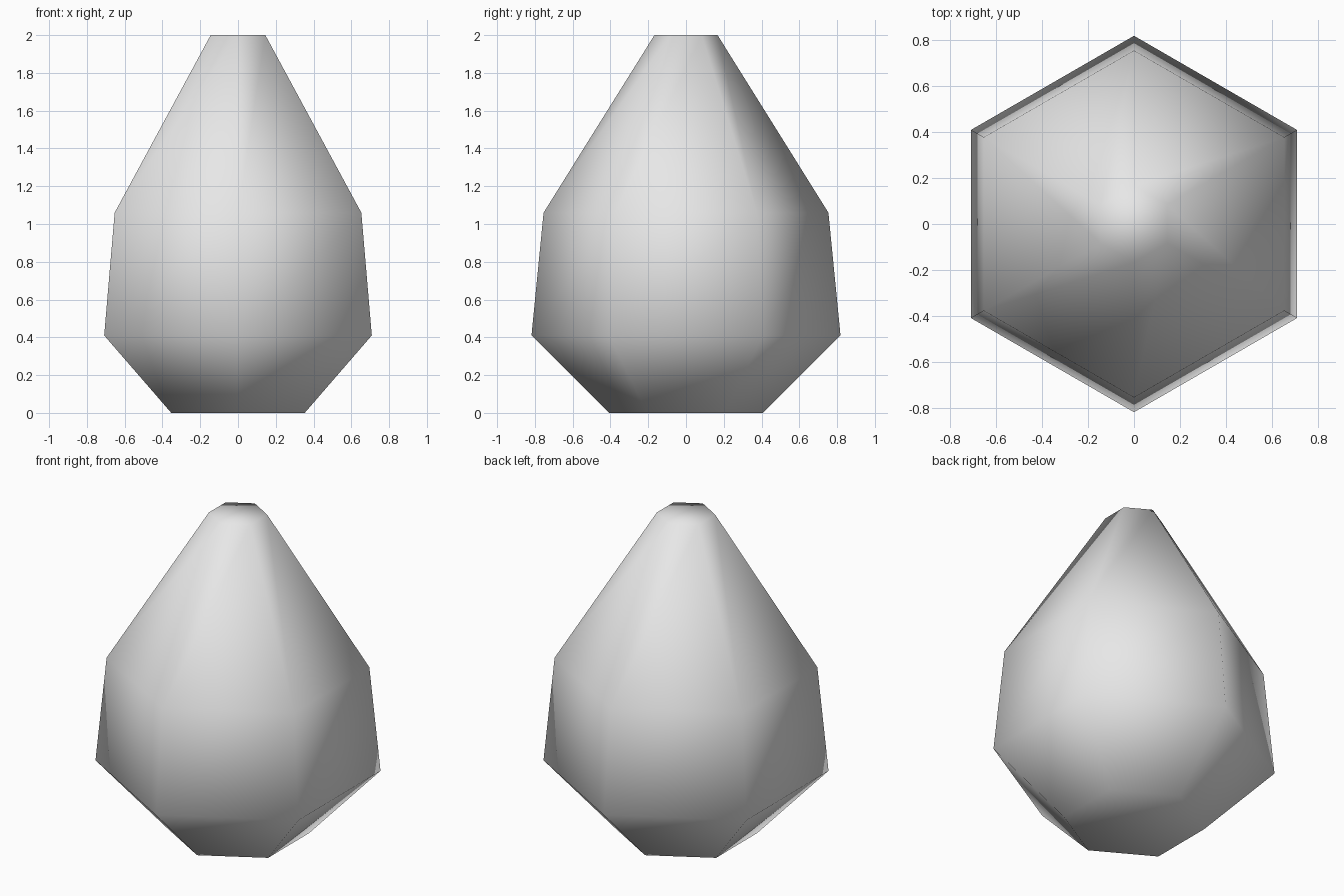
import bpy
import bmesh
from math import cos, sin, pi

cube = bpy.data.objects.get("Cube")
if cube:
    bpy.data.objects.remove(cube, do_unlink=True)

SIDES = 6
# Profile from base to tip: (corner radius, height)
PROFILE = [(0.408, 0.0), (0.818, 0.41), (0.754, 1.06), (0.167, 2.0)]

# Single plain grey
grey = bpy.data.materials.new("plain_grey")
grey.use_nodes = True
colour = (0.8, 0.8, 0.8, 1.0)
grey.diffuse_color = colour
grey.node_tree.nodes["Principled BSDF"].inputs["Base Color"].default_value = colour

# Six-sided faceted body with corners on the front and back
bm = bmesh.new()
rings = []
for radius, height in PROFILE:
    angles = [pi / 2 + 2 * pi * i / SIDES for i in range(SIDES)]
    rings.append([bm.verts.new((radius * cos(a), radius * sin(a), height)) for a in angles])

for low, high in zip(rings, rings[1:]):
    for i in range(SIDES):
        j = (i + 1) % SIDES
        bm.faces.new((low[i], low[j], high[j], high[i]))

# Flat base and tip
bm.faces.new(rings[0][::-1])
bm.faces.new(rings[-1])

# Smooth shading over the whole body, caps included
for face in bm.faces:
    face.smooth = True
bmesh.ops.recalc_face_normals(bm, faces=bm.faces[:])

mesh = bpy.data.meshes.new("tapered_stone")
bm.to_mesh(mesh)
bm.free()
mesh.materials.append(grey)
stone = bpy.data.objects.new("tapered_stone", mesh)
bpy.context.collection.objects.link(stone)
